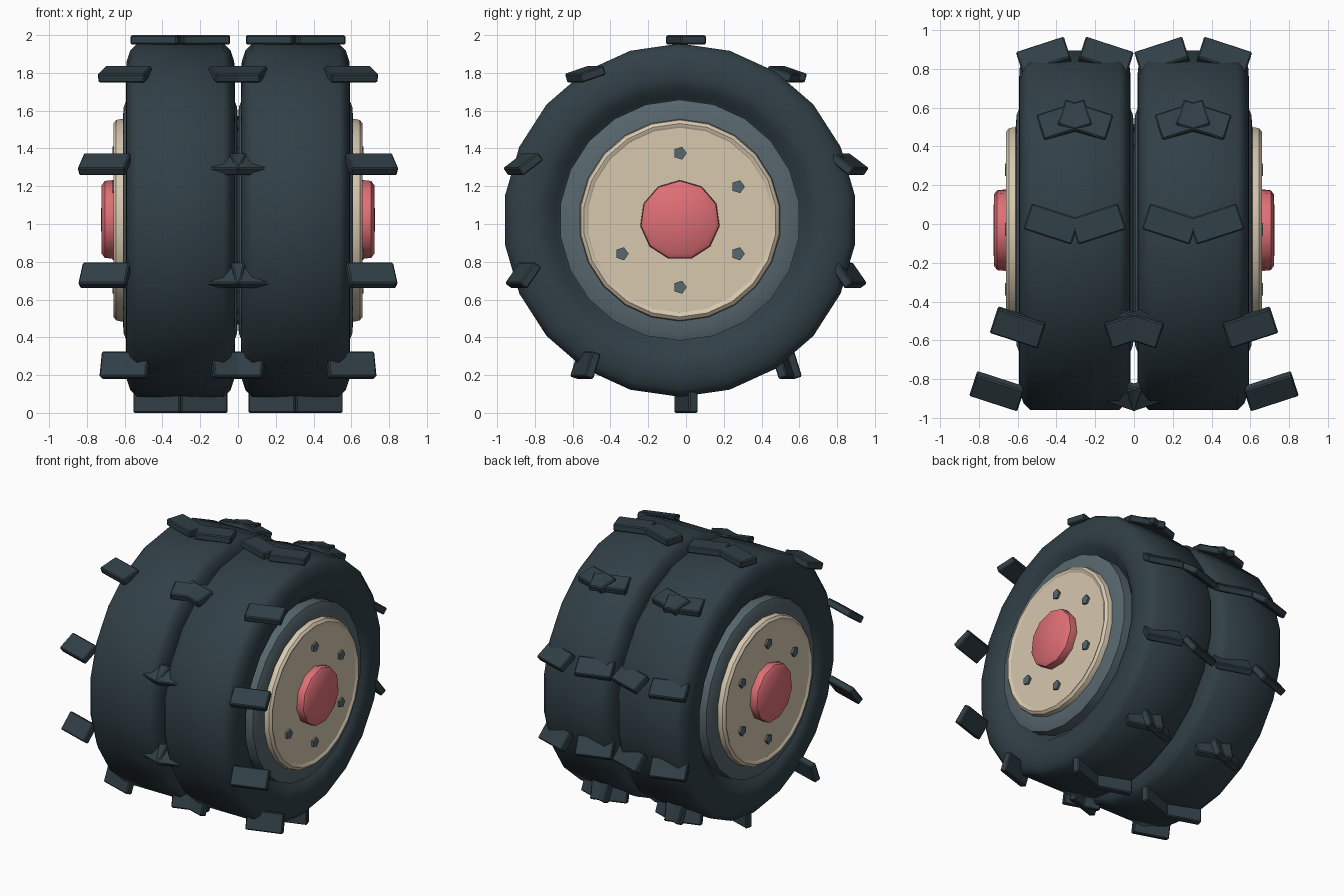
import bpy, bmesh, math
from mathutils import Matrix, Vector

cube = bpy.data.objects.get("Cube")
if cube:
    bpy.data.objects.remove(cube, do_unlink=True)


def material(name, rgb):
    m = bpy.data.materials.new(name)
    m.use_nodes = True
    m.diffuse_color = (*rgb, 1)
    bsdf = m.node_tree.nodes["Principled BSDF"]
    bsdf.inputs["Base Color"].default_value = (*rgb, 1)
    bsdf.inputs["Roughness"].default_value = 0.8
    return m


RUBBER = material("dark rubber", (0.03, 0.05, 0.062))
STEEL = material("grey steel", (0.095, 0.135, 0.155))
CREAM = material("cream paint", (0.68, 0.58, 0.43))
RED = material("red paint", (0.74, 0.16, 0.18))

WHEEL_X = 0.305
AXLE = Vector((0, -0.032, 1.02))


def finish(bm, name, mat, angle=None):
    bmesh.ops.recalc_face_normals(bm, faces=bm.faces)
    me = bpy.data.meshes.new(name)
    bm.to_mesh(me)
    bm.free()
    me.materials.append(mat)
    ob = bpy.data.objects.new(name, me)
    bpy.context.collection.objects.link(ob)
    if angle:
        bpy.ops.object.select_all(action='DESELECT')
        ob.select_set(True)
        bpy.context.view_layer.objects.active = ob
        bpy.ops.object.shade_smooth_by_angle(angle=math.radians(angle))
    return ob


def lathe(name, profile, sides, mat, side, closed=False, angle=35):
    """Turn (x, radius) points around the axle; x is measured from the wheel centre."""
    bm = bmesh.new()
    vs = [bm.verts.new((x, 0, r)) for x, r in profile]
    edges = [bm.edges.new(p) for p in zip(vs, vs[1:])]
    if closed:
        edges.append(bm.edges.new((vs[-1], vs[0])))
    bmesh.ops.spin(bm, geom=vs + edges, cent=(0, 0, 0), axis=(1, 0, 0),
                   angle=math.tau, steps=sides)
    bmesh.ops.remove_doubles(bm, verts=bm.verts, dist=0.0005)
    # The right wheel is the left one turned half way round the upright axis
    bm.transform(Matrix.Translation(AXLE + Vector((side * WHEEL_X, 0, 0)))
                 @ Matrix.Diagonal((side, 1, 1, 1)))
    return finish(bm, name, mat, angle)


def both_faces(half):
    """Mirror half a profile to the inner face of the wheel."""
    return half + [(-x, r) for x, r in reversed(half) if r > 0 or x]


tyre_half = [(0.19, 0.6), (0.22, 0.66), (0.27, 0.7), (0.288, 0.76),
             (0.285, 0.84), (0.265, 0.9), (0.23, 0.935)]
rim_half = [(0.2, 0.53), (0.305, 0.535), (0.3, 0.6), (0.285, 0.638), (0.2, 0.638)]


def lugs(name, side):
    """Two slanted rings of tread bars that cross over at the back."""
    bm = bmesh.new()
    for t in (-1, 1):
        ring = (Matrix.Translation((side * WHEEL_X + t * 0.12, 0, 1.0225))
                @ Matrix.Rotation(math.radians(18) * t, 4, 'Z'))
        for k in range(-4, 6):
            a = k * math.tau / 10
            place = Matrix.Translation((0, -0.9525 * math.sin(a), 0.9525 * math.cos(a)))
            # Bars roll at half the rate of their turn around the wheel
            m = (ring @ place @ Matrix.Rotation(a / 2, 4, 'X')
                 @ Matrix.Diagonal((0.26, 0.14, 0.05, 1)))
            bmesh.ops.create_cube(bm, size=1, matrix=m)
    ob = finish(bm, name, RUBBER)
    bev = ob.modifiers.new("soft edges", 'BEVEL')
    bev.width = 0.007
    bev.segments = 1


def bolts(name, side):
    """Five-sided bolts around the hub, with one hole left empty."""
    bm = bmesh.new()
    for k in range(6):
        a = k * math.tau / 6
        y, z = 0.355 * math.sin(a), side * 0.355 * math.cos(a)
        if k == 5:
            continue
        m = (Matrix.Translation(AXLE + Vector((side * 0.645, y, z)))
             @ Matrix.Rotation(math.pi / 2, 4, 'Y'))
        bmesh.ops.create_cone(bm, cap_ends=True, segments=5, radius1=0.036,
                              radius2=0.036, depth=0.04, matrix=m)
    finish(bm, name, STEEL)


for side, label in ((1, "left"), (-1, "right")):
    lathe(label + "_tyre", both_faces(tyre_half), 22, RUBBER, side, closed=True, angle=45)
    lathe(label + "_rim", both_faces(rim_half), 22, STEEL, side, closed=True)
    # Cream disc with a raised lip
    lathe(label + "_wheel_disc",
          [(-0.3, 0), (-0.3, 0.535), (0.32, 0.535), (0.34, 0.53), (0.355, 0.512),
           (0.352, 0.5), (0.345, 0.49), (0.345, 0)], 22, CREAM, side)
    lathe(label + "_hub_cap",
          [(0.3, 0), (0.3, 0.2), (0.36, 0.212), (0.4, 0.208), (0.417, 0.185), (0.42, 0)],
          11, RED, side, angle=40)
    bolts(label + "_bolts", side)
    lugs(label + "_tread_lugs", side)
